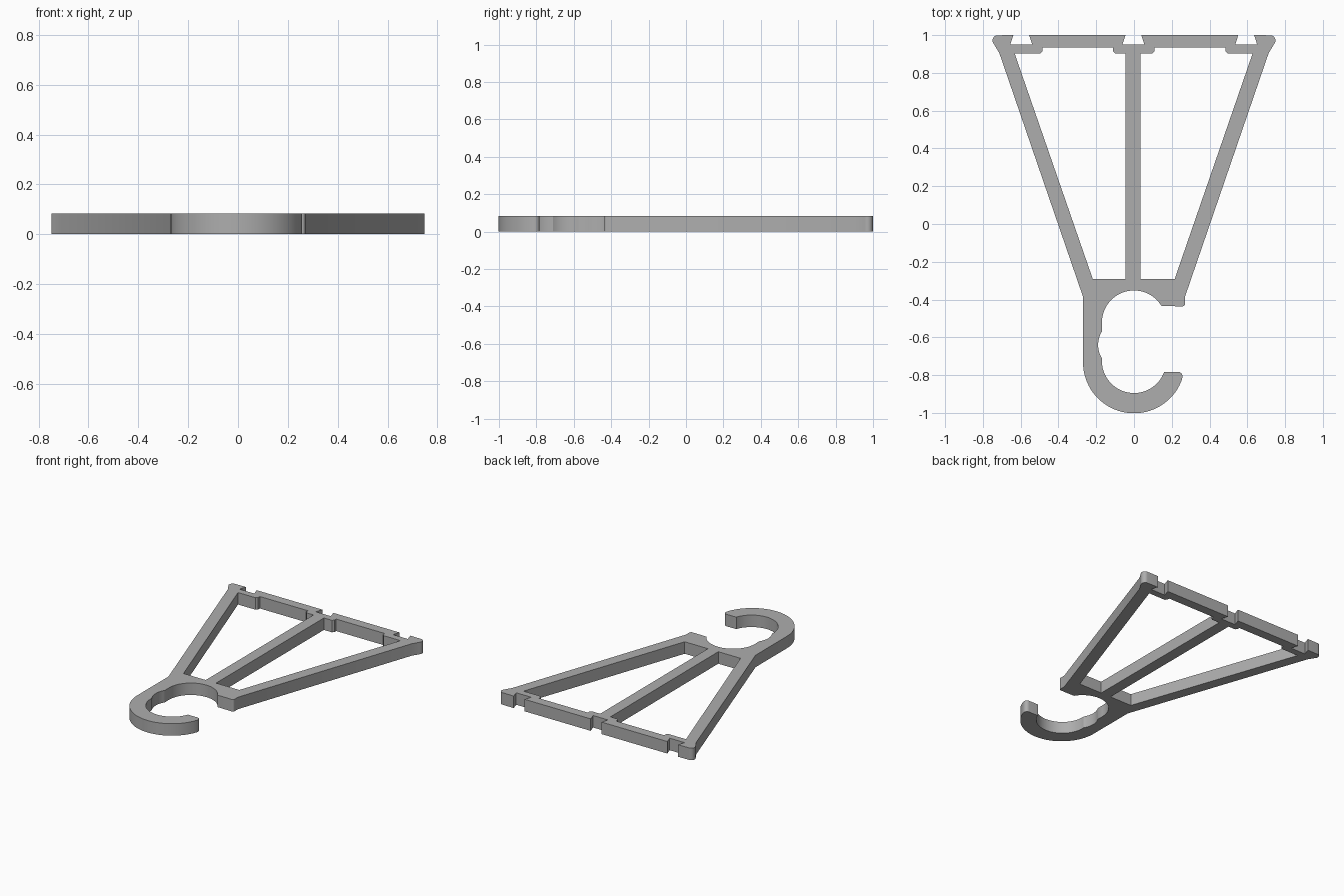
import bpy, bmesh
from math import radians, sin, cos

old = bpy.data.objects.get("Cube")
if old:
    bpy.data.objects.remove(old, do_unlink=True)

THICK = 0.084


def arc(cx, cy, r, start, end, n=24):
    """Points along an arc, angles in degrees."""
    angles = [radians(start + (end - start) * i / n) for i in range(n + 1)]
    return [(cx + r * cos(a), cy + r * sin(a)) for a in angles]


def notch(cx):
    """Dovetail notch in the far edge, listed from +x to -x."""
    return [(cx + 0.042, 1.0), (cx + 0.058, 0.95), (cx - 0.058, 0.95), (cx - 0.042, 1.0)]


def mirror(points):
    return [(-x, y) for x, y in reversed(points)]


# Far right corner, rounded, running from the strut to the top edge
corner = [(0.713, 0.905), (0.742, 0.953)] + arc(0.722, 0.972, 0.027, -30, 90, 8)

# Outer contour: struts, notched crossbar and open hook
outline = [(0.27, -0.385)] + corner
for x in (0.594, -0.003, -0.597):
    outline += notch(x)
outline += mirror(corner) + [(-0.27, -0.385)]
outline += arc(0, -0.732, 0.27, 180, 340, 40)                      # hook outside
outline += arc(0.234, -0.806, 0.023, -10, 90, 6)                   # hook tip
outline += [(0.158, -0.783)]
outline += arc(0, -0.725, 0.17, -20, -180, 36)                     # hook inside
outline += arc(-0.055, -0.64, 0.135, 212, 148, 12)                 # shallow relief
outline += arc(0, -0.522, 0.17, 180, 31, 36)
outline += arc(0.256, -0.422, 0.014, -90, 0, 5)                    # upper lip

# Triangular windows on either side of the central rib
def window(rib, foot, top, step_in, step_out):
    s = 1 if foot > 0 else -1
    return [(rib, -0.292), (foot, -0.292), (top, 0.903),
            (step_out + 0.012 * s, 0.903), (step_out, 0.915), (step_out, 0.934),
            (step_in, 0.934), (step_in, 0.915), (step_in - 0.012 * s, 0.903),
            (rib, 0.903)]


contours = [outline,
            window(0.034, 0.215, 0.628, 0.108, 0.485),
            window(-0.046, -0.218, -0.632, -0.112, -0.485)]

# Fill the contours and extrude them into one plate
curve = bpy.data.curves.new("hook_frame_profile", 'CURVE')
curve.dimensions = '2D'
curve.fill_mode = 'BOTH'
curve.extrude = THICK / 2
for points in contours:
    spline = curve.splines.new('POLY')
    spline.points.add(len(points) - 1)
    for p, (x, y) in zip(spline.points, points):
        p.co = (x, y, 0, 1)
    spline.use_cyclic_u = True

temp = bpy.data.objects.new("profile_helper", curve)
bpy.context.collection.objects.link(temp)
graph = bpy.context.evaluated_depsgraph_get()
mesh = bpy.data.meshes.new_from_object(temp.evaluated_get(graph))
bpy.data.objects.remove(temp, do_unlink=True)

# Weld the caps to the walls and stand the plate on the ground
bm = bmesh.new()
bm.from_mesh(mesh)
bmesh.ops.remove_doubles(bm, verts=bm.verts, dist=0.0005)
bmesh.ops.recalc_face_normals(bm, faces=bm.faces)
bmesh.ops.translate(bm, verts=bm.verts, vec=(0, 0, THICK / 2))
bm.to_mesh(mesh)
bm.free()

frame = bpy.data.objects.new("hook_frame", mesh)
bpy.context.collection.objects.link(frame)

# Plain grey
grey = bpy.data.materials.new("grey")
grey.use_nodes = True
colour = (0.42, 0.42, 0.42, 1)
grey.diffuse_color = colour
grey.node_tree.nodes["Principled BSDF"].inputs["Base Color"].default_value = colour
mesh.materials.clear()
mesh.materials.append(grey)

bpy.ops.object.select_all(action='DESELECT')
frame.select_set(True)
bpy.context.view_layer.objects.active = frame
bpy.ops.object.shade_smooth_by_angle(angle=radians(30))
